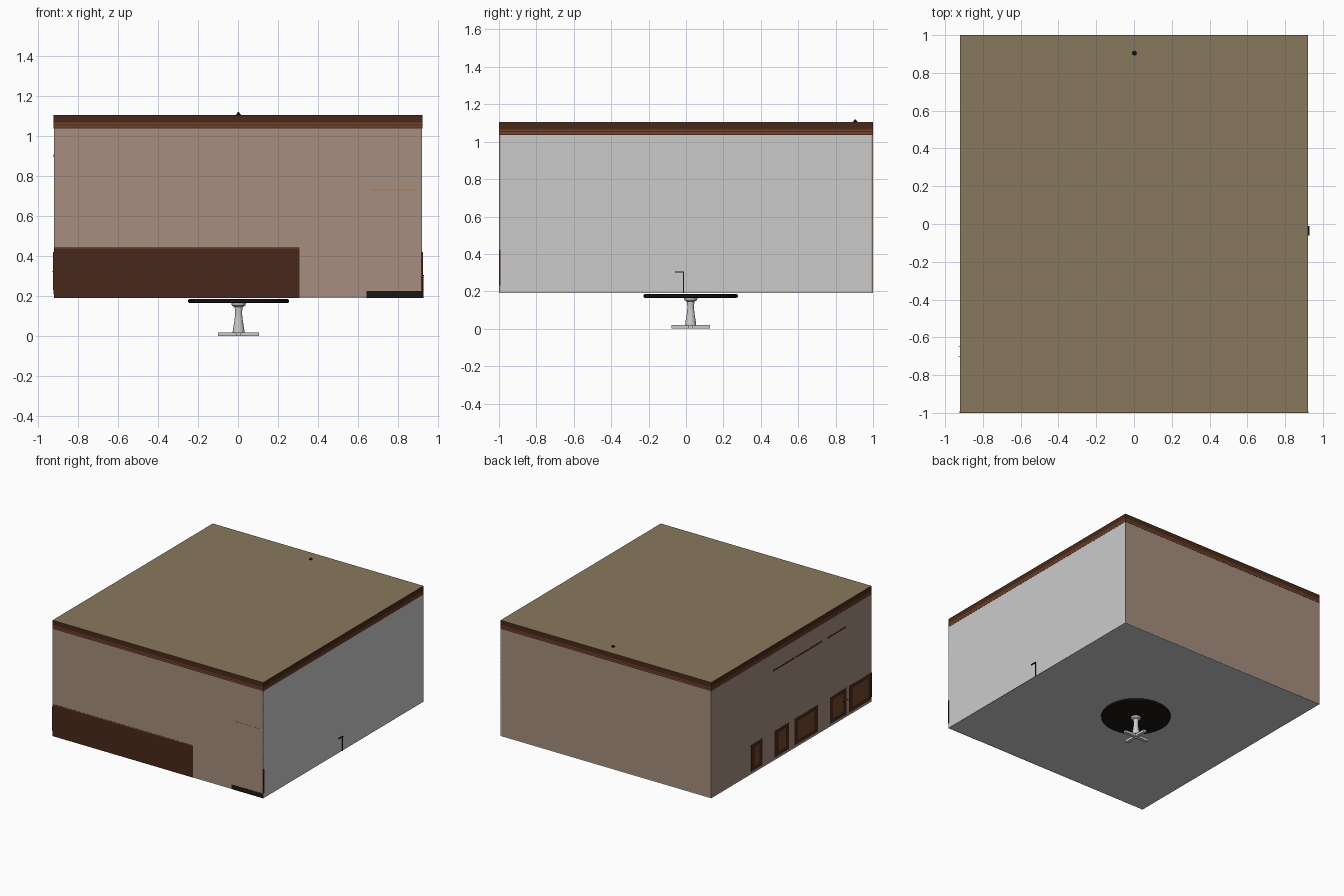
import bpy, bmesh, math

if "Cube" in bpy.data.objects:
    bpy.data.objects.remove(bpy.data.objects["Cube"])

X, Y, Z0, Z1 = 0.92, 0.999, 0.19, 1.105
E = 0.0003  # near-flush depth of the wood facing

def mat(name, rgb):
    m = bpy.data.materials.new(name)
    m.diffuse_color = (*rgb, 1)
    m.use_nodes = True
    m.node_tree.nodes["Principled BSDF"].inputs["Base Color"].default_value = m.diffuse_color
    return m

PLASTER = mat("plaster", (0.38, 0.27, 0.21))
WOOD = mat("dark_wood", (0.065, 0.022, 0.010))
PANEL = mat("panel_wood", (0.17, 0.06, 0.025))
CEIL = mat("ceiling_tile", (0.25, 0.19, 0.11))
LINE = mat("tile_groove", (0.15, 0.11, 0.06))
BLACK = mat("black", (0.012, 0.009, 0.007))
BRASS = mat("brass", (0.4, 0.2, 0.06))

def box(name, x0, x1, y0, y1, z0, z1, m=None):
    bm = bmesh.new()
    bmesh.ops.create_cube(bm, size=1)
    for v in bm.verts:
        v.co = ((x0 + x1) / 2 + v.co.x * (x1 - x0),
                (y0 + y1) / 2 + v.co.y * (y1 - y0),
                (z0 + z1) / 2 + v.co.z * (z1 - z0))
    me = bpy.data.meshes.new(name)
    bm.to_mesh(me)
    bm.free()
    o = bpy.data.objects.new(name, me)
    bpy.context.collection.objects.link(o)
    if m:
        me.materials.append(m)
    return o

def lathe(name, profile, loc, m=None, n=32):
    bm = bmesh.new()
    vs = [bm.verts.new((r, 0, z)) for r, z in profile]
    es = [bm.edges.new(p) for p in zip(vs, vs[1:])]
    bmesh.ops.spin(bm, geom=vs + es, cent=(0, 0, 0), axis=(0, 0, 1),
                   angle=math.tau, steps=n)
    bmesh.ops.remove_doubles(bm, verts=bm.verts, dist=1e-5)
    bmesh.ops.recalc_face_normals(bm, faces=bm.faces)
    me = bpy.data.meshes.new(name)
    bm.to_mesh(me)
    bm.free()
    o = bpy.data.objects.new(name, me)
    o.location = loc
    bpy.context.collection.objects.link(o)
    if m:
        me.materials.append(m)
    bpy.context.view_layer.objects.active = o
    o.select_set(True)
    bpy.ops.object.shade_smooth_by_angle()
    o.select_set(False)

# room shell
T = 0.006
box("floor", -X, X, -Y, Y, Z0, Z0 + T, mat("floor_grey", (0.6, 0.6, 0.6)))
box("ceiling", -X, X, -Y, Y, Z1 - T, Z1, CEIL)
box("front_wall", -X, X, -Y, -Y + T, Z0, Z1 - T, PLASTER)
box("back_wall", -X, X, Y - T, Y, Z0, Z1 - T, PLASTER)
box("left_wall", -X, -X + T, -Y, Y, Z0, Z1 - T, PLASTER)
box("right_wall", X - T, X, -Y, Y, Z0, Z1 - T)

# crown moulding in bands on all four walls
bands = [(1.066, 1.104, WOOD), (1.058, 1.066, PANEL), (1.052, 1.058, WOOD),
         (1.042, 1.052, PANEL), (1.037, 1.042, WOOD)]
for i, (a, b, m) in enumerate(bands):
    for s, side in ((-1, "low"), (1, "high")):
        box(f"crown_x_{side}_{i}", s * X - 0.001, s * X + 0.001, -Y, Y, a, b, m)
        box(f"crown_y_{side}_{i}", -X, X, s * Y - 0.001, s * Y + 0.001, a, b, m)

# ceiling grooves just below the surface
for i in range(-2, 3):
    box(f"groove_y_{i}", i * 0.306 - 0.003, i * 0.306 + 0.003, -Y, Y,
        Z1 - 0.004, Z1 - E, LINE)
for i in range(-3, 4):
    box(f"groove_x_{i}", -X, X, i * 0.285 - 0.003, i * 0.285 + 0.003,
        Z1 - 0.004, Z1 - E, LINE)

# front wainscot, door, bench edge and rail
box("front_wainscot", -X, 0.307, -Y - 0.001, -Y + 0.004, Z0, 0.438, WOOD)
box("front_wainscot_cap", -X, 0.307, -Y - 0.001, -Y + 0.004, 0.438, 0.444, PANEL)
box("door", 0.307, 0.64, -Y + E, -Y + 0.005, Z0, 0.85, WOOD)
box("front_wainscot_right", 0.64, X, -Y + E, -Y + 0.005, Z0, 0.44, WOOD)
box("threshold", 0.642, X, -Y - 0.001, -Y + 0.004, Z0, 0.226, BLACK)
box("front_rail", 0.664, 0.888, -Y - 0.001, -Y + 0.002, 0.727, 0.733, BRASS)
for s, side in ((-1, "left"), (1, "right")):
    box(f"{side}_corner_strip", s * X - 0.005, s * X + 0.005,
        -Y - 0.001, -Y + 0.006, 0.23, 0.42, WOOD)

# side wainscots with raised panels, near-flush with the walls
for s, side in ((-1, "left"), (1, "right")):
    def slab(name, y0, y1, z0, z1, m, d):
        xs = sorted((s * (X - d), s * (X - 0.005)))
        box(f"{side}_{name}", *xs, y0, y1, z0, z1, m)
    slab("wainscot", -Y, 0.57, Z0, 0.43, WOOD, E * 2)
    for i in range(5):
        y = -0.93 + i * 0.3
        slab(f"panel_{i}", y, y + 0.2, 0.24, 0.39, PANEL, E)

# left wall picture rails and visible frames
for i, (a, b) in enumerate([(-0.04, 0.22), (-0.38, -0.05), (-0.68, -0.46)]):
    box(f"left_rail_{i}", -X - 0.0008, -X, a, b, 0.895, 0.908, WOOD)
for i, (a, b) in enumerate([(0.36, 0.50), (0.03, 0.21), (-0.33, -0.04),
                            (-0.69, -0.48), (-Y, -0.72)]):
    box(f"left_frame_{i}", -X - 0.0006, -X, a, b, 0.21, 0.42, WOOD)
    box(f"left_inset_{i}", -X - 0.0009, -X, a + 0.04, b - 0.04, 0.24, 0.39, PANEL)
for i, y in enumerate((-0.70, -0.65)):
    box(f"left_pin_{i}", -X - 0.01, -X, y - 0.002, y + 0.002, 0.32, 0.324, BLACK)

# bent rod on the right wall and its little arm
box("rod", X, X + 0.006, -0.017, -0.011, Z0, 0.305, BLACK)
box("rod_arm", X, X + 0.008, -0.06, -0.011, 0.301, 0.306, BLACK)

# roof knob
lathe("roof_knob", [(0, 0.015), (0.005, 0.012), (0.008, 0.005), (0.012, 0.002),
                    (0.012, -0.002)], (0.002, 0.905, Z1), BLACK, 12)

# pedestal under the floor
C = (0.003, 0.025, 0)
lathe("round_top", [(0, 0.165), (0.245, 0.165), (0.252, 0.170), (0.252, 0.180),
                    (0.245, 0.186), (0, 0.186)], C, BLACK, 48)
lathe("pedestal_column", [(0, 0.018), (0.030, 0.018), (0.028, 0.035), (0.020, 0.085),
                          (0.017, 0.115), (0.020, 0.145), (0.033, 0.152),
                          (0.037, 0.166)], C, None, 24)
for n, a, b in (("x", 0.103, 0.012), ("y", 0.012, 0.103)):
    box(f"pedestal_foot_{n}", C[0] - a, C[0] + a, C[1] - b, C[1] + b, 0, 0.019)
